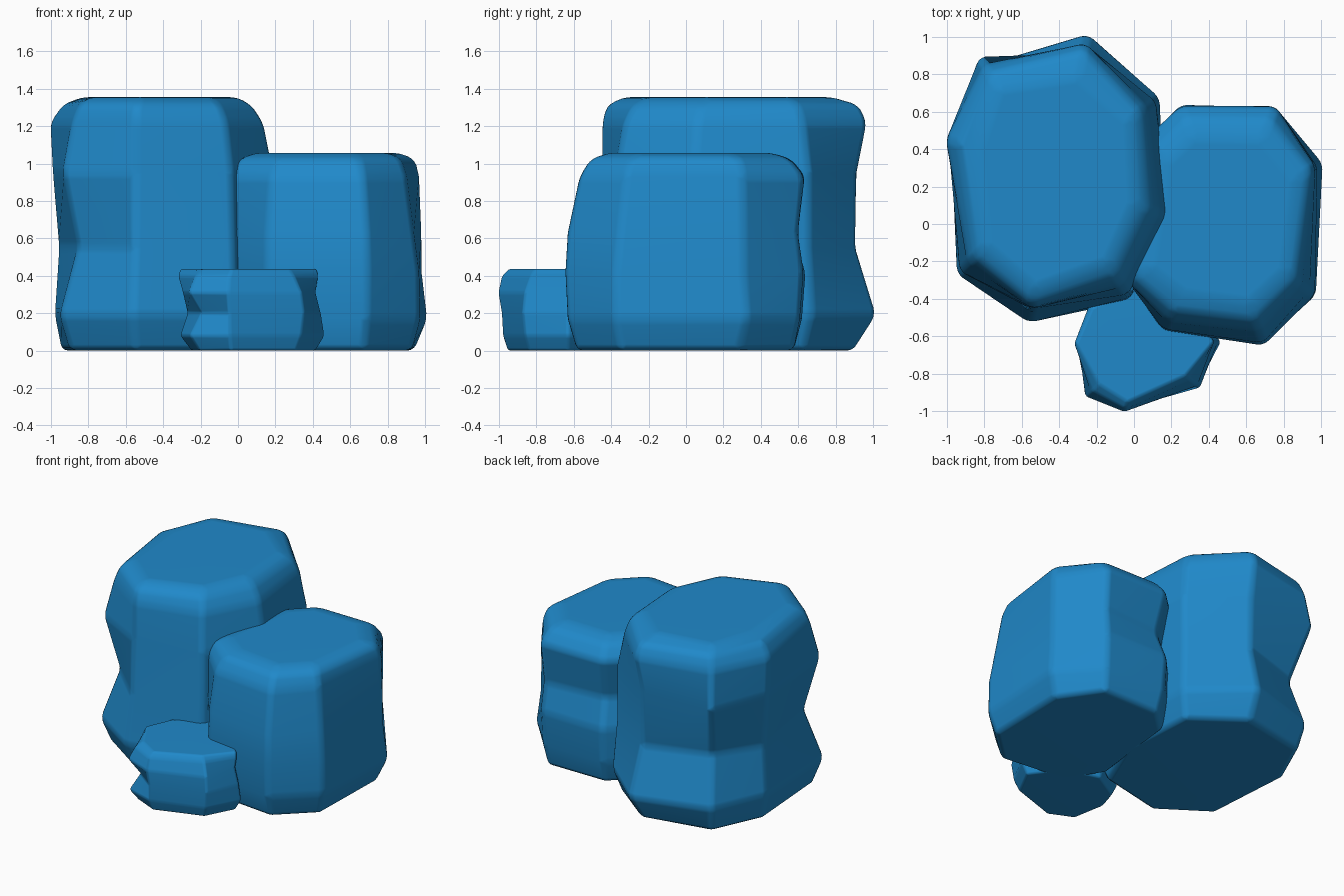
import bpy, bmesh

stone = bpy.data.materials.new("blue stone")
stone.diffuse_color = (0.014, 0.25, 0.59, 1)


def rock(name, centre, outline, rings, bevel):
    """Stack scaled copies of an outline; each ring is (height, scale per corner)."""
    cx, cy = centre
    bm = bmesh.new()
    loops = []
    for z, scales in rings:
        loops.append([bm.verts.new((cx + (x - cx) * s * 1.015, cy + (y - cy) * s * 1.015, z))
                      for (x, y), s in zip(outline, scales)])
    n = len(outline)
    for low, high in zip(loops, loops[1:]):
        for i in range(n):
            j = (i + 1) % n
            bm.faces.new((low[i], low[j], high[j], high[i]))
    bm.faces.new(loops[0][::-1])
    bm.faces.new(loops[-1])
    bmesh.ops.recalc_face_normals(bm, faces=bm.faces)
    for f in bm.faces:
        f.smooth = True
    mesh = bpy.data.meshes.new(name)
    bm.to_mesh(mesh)
    bm.free()
    mesh.materials.append(stone)
    ob = bpy.data.objects.new(name, mesh)
    bpy.context.collection.objects.link(ob)
    # worn, rounded edges
    mod = ob.modifiers.new("worn edges", 'BEVEL')
    mod.width = bevel
    mod.segments = 3
    mod.limit_method = 'ANGLE'
    mod.angle_limit = 0.2
    ob.modifiers.new("soft shading", 'WEIGHTED_NORMAL')
    return ob


# corners run counter-clockwise from the left side
rock("tall_rock", (-0.42, 0.25),
     [(-1.0, 0.45), (-0.94, -0.26), (-0.56, -0.52), (-0.02, -0.40),
      (0.17, 0.05), (0.13, 0.67), (-0.25, 1.0), (-0.83, 0.89)],
     [(0.0, [0.89, 0.9, 0.9, 0.9, 0.9, 0.9, 0.85, 0.85]),
      (0.19, [0.95, 1.01, 1, 1, 0.98, 1, 1.015, 0.93]),
      (0.55, [0.92, 0.82, 0.93, 0.98, 0.96, 0.96, 0.87, 0.77]),
      (0.95, [0.97, 0.98, 0.9, 0.95, 1.02, 0.96, 0.87, 0.99]),
      (1.22, [1, 0.88, 0.9, 0.88, 0.93, 0.88, 0.95, 0.92]),
      (1.315, [0.88, 0.82, 0.87, 0.8, 0.82, 0.82, 0.89, 0.86]),
      (1.355, [0.7, 0.7, 0.75, 0.68, 0.69, 0.7, 0.7, 0.72])],
     0.035)

rock("middle_rock", (0.49, 0.0),
     [(0.06, 0.45), (-0.03, -0.30), (0.15, -0.57), (0.69, -0.64),
      (0.97, -0.38), (1.0, 0.32), (0.76, 0.63), (0.25, 0.63)],
     [(0.0, [0.9, 0.9, 0.92, 0.9, 0.9, 0.87, 0.9, 0.9]),
      (0.17, [0.97, 0.97, 0.97, 0.98, 0.99, 1.01, 0.95, 0.97]),
      (0.42, [0.97, 0.99, 0.98, 1, 0.98, 0.95, 0.98, 1]),
      (0.63, [0.9, 1, 0.97, 0.98, 0.92, 0.95, 0.94, 0.88]),
      (0.93, [1, 1, 0.9, 0.88, 0.84, 0.93, 0.99, 1]),
      (1.025, [0.88, 0.93, 0.8, 0.79, 0.78, 0.89, 0.87, 0.88]),
      (1.057, [0.72, 0.76, 0.64, 0.64, 0.64, 0.72, 0.71, 0.72])],
     0.035)

rock("small_rock", (0.06, -0.64),
     [(-0.32, -0.64), (-0.26, -0.92), (-0.05, -1.0), (0.35, -0.87),
      (0.46, -0.63), (0.28, -0.40), (0.0, -0.32), (-0.24, -0.44)],
     [(0.0, [0.8, 0.82, 0.86, 0.85, 0.88, 0.9, 0.9, 0.85]),
      (0.08, [0.96, 0.98, 0.93, 0.95, 1, 1, 0.98, 0.95]),
      (0.2, [0.86, 0.79, 0.95, 1, 0.95, 0.95, 0.93, 0.88]),
      (0.31, [0.92, 1, 1, 0.95, 0.88, 0.9, 0.95, 0.92]),
      (0.4, [0.99, 0.88, 0.95, 0.81, 0.92, 0.95, 1, 1]),
      (0.437, [0.96, 0.76, 0.85, 0.73, 0.9, 0.9, 0.94, 0.94])],
     0.015)
